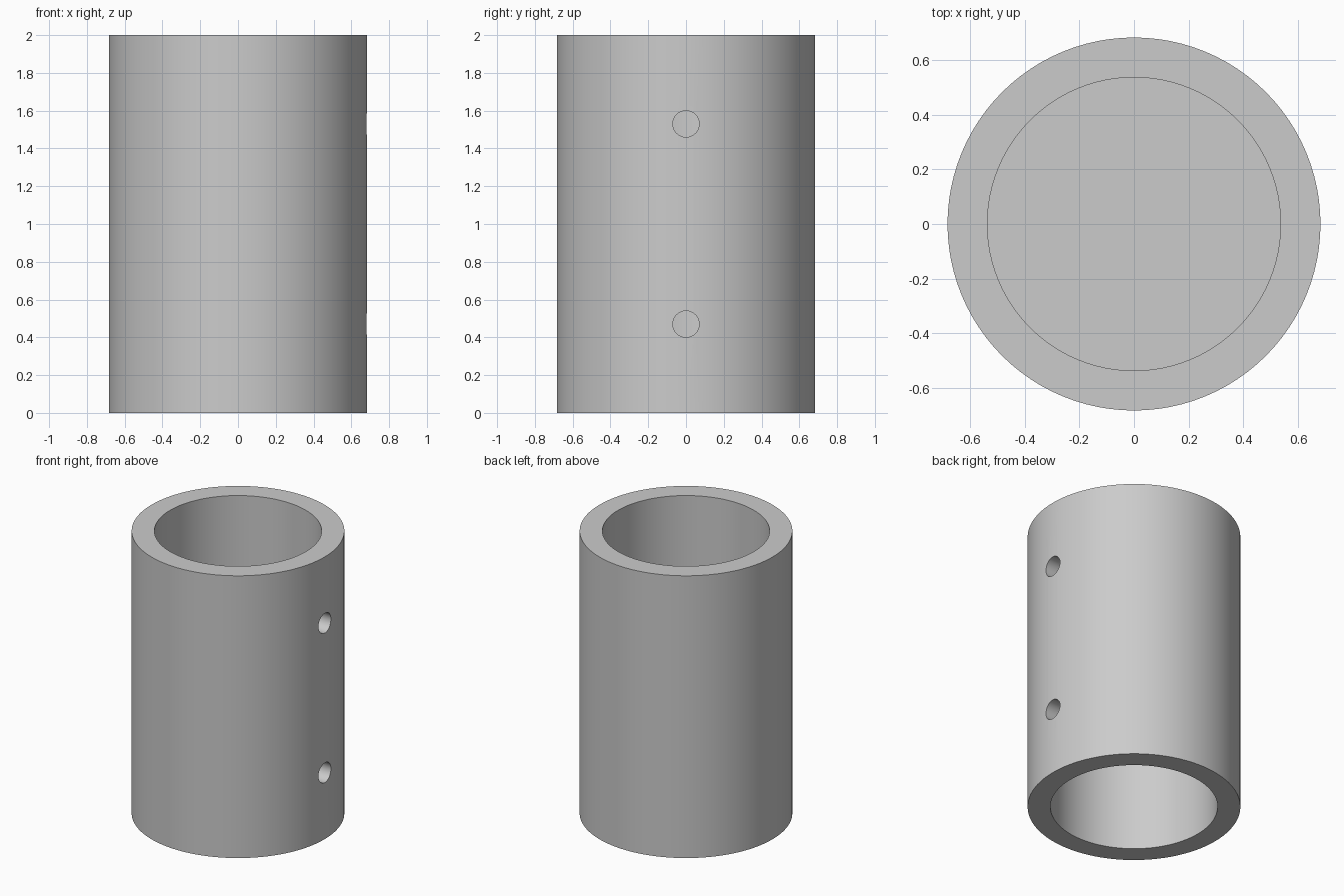
import bpy
import math

cube = bpy.data.objects.get("Cube")
if cube:
    bpy.data.objects.remove(cube, do_unlink=True)

HEIGHT = 2.0
OUTER, INNER = 0.683, 0.537
WEB = 0.15           # thickness of the inner partition
HOLE = 0.07

grey = bpy.data.materials.new("plain grey")
grey.use_nodes = True
grey.diffuse_color = (0.6, 0.6, 0.6, 1)
grey.node_tree.nodes["Principled BSDF"].inputs["Base Color"].default_value = (0.6, 0.6, 0.6, 1)


def cylinder(name, radius, depth, location, sides, rotation=(0, 0, 0)):
    bpy.ops.mesh.primitive_cylinder_add(vertices=sides, radius=radius, depth=depth,
                                        location=location, rotation=rotation)
    obj = bpy.context.object
    obj.name = name
    obj.data.materials.append(grey)
    return obj


def cut(target, cutter):
    mod = target.modifiers.new("cut", 'BOOLEAN')
    mod.operation = 'DIFFERENCE'
    mod.solver = 'EXACT'
    mod.object = cutter
    bpy.context.view_layer.objects.active = target
    bpy.ops.object.modifier_apply(modifier=mod.name)
    bpy.data.objects.remove(cutter, do_unlink=True)


# Sleeve body
sleeve = cylinder("coupling_sleeve", OUTER, HEIGHT, (0, 0, HEIGHT / 2), 96)

# Sockets bored from both ends, leaving a partition in the middle
bore_depth = HEIGHT / 2
for side in (-1, 1):
    z = HEIGHT / 2 + side * (WEB / 2 + bore_depth / 2)
    cut(sleeve, cylinder("socket_cutter", INNER, bore_depth, (0, 0, z), 96))

# Screw holes through the wall on the +x side
for z in (0.47, 1.53):
    cut(sleeve, cylinder("hole_cutter", HOLE, 0.4, (0.6, 0, z), 32, (0, math.pi / 2, 0)))

# Smooth walls with sharp rims
bpy.ops.object.select_all(action='DESELECT')
sleeve.select_set(True)
bpy.context.view_layer.objects.active = sleeve
bpy.ops.object.shade_smooth_by_angle(angle=math.radians(30))
